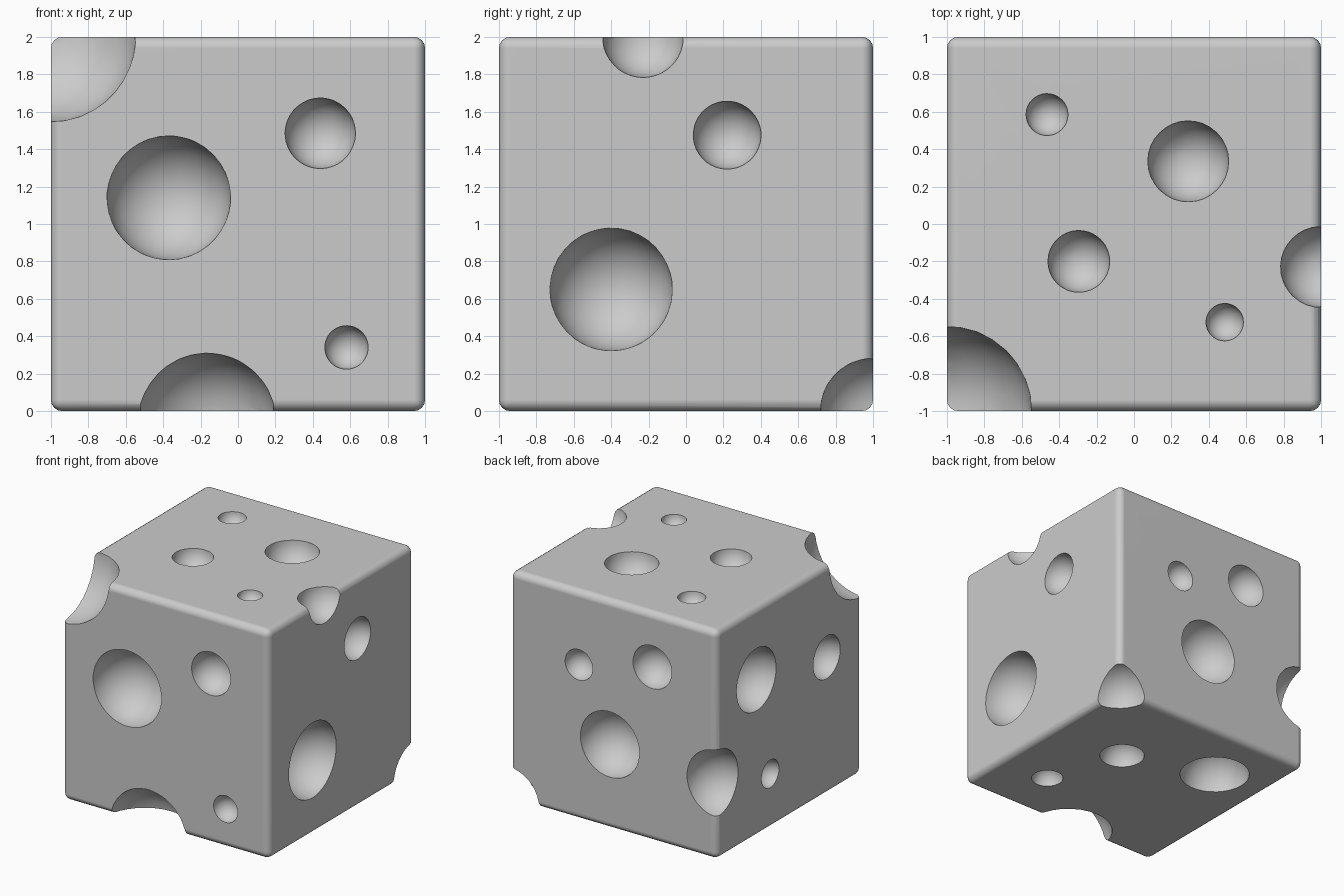
import bpy, bmesh
from math import radians
from mathutils import Matrix, Euler

if "Cube" in bpy.data.objects:
    bpy.data.objects.remove(bpy.data.objects["Cube"])

# rounded block
bpy.ops.mesh.primitive_cube_add(size=2, location=(0, 0, 1))
block = bpy.context.object
block.name = "cheese_block"
bev = block.modifiers.new("soft_edges", 'BEVEL')
bev.width = 0.06
bev.segments = 4

# hole centres (x, y, z) and radii, grouped by face
front = [(-0.37, -1, 1.14, 0.33), (0.44, -1, 1.485, 0.188), (0.58, -1, 0.34, 0.116)]
right = [(1, -0.4, 0.65, 0.327), (1, 0.22, 1.475, 0.181)]
top = [(-0.465, 0.585, 2, 0.112), (0.29, 0.335, 2, 0.216),
       (-0.295, -0.2, 2, 0.165), (0.485, -0.525, 2, 0.1)]
back = [(0.335, 1, 1.355, 0.133), (-0.375, 1, 1.525, 0.187), (0.035, 1, 0.74, 0.285)]
left = [(-1, 0.457, 1.375, 0.272), (-1, -0.514, 1.2, 0.186), (-1, 0.265, 0.48, 0.12)]
bottom = [(0.53, -0.49, 0, 0.131), (0.294, 0.196, 0, 0.185), (-0.496, 0.452, 0, 0.288)]
# bites out of edges and corners
bites = [(-1, -1, 2, 0.452), (1, 1, 0, 0.281), (1, -0.23, 2, 0.216),
         (-1, 1, 0.67, 0.29), (-0.165, -1.05, -0.06, 0.372)]

# all spheres in one cutter, tilted so no ring lies in a block face
bm = bmesh.new()
tilt = Euler((0.31, 0.17, 0.23)).to_matrix().to_4x4()
for x, y, z, r in front + right + top + back + left + bottom + bites:
    bmesh.ops.create_uvsphere(bm, u_segments=32, v_segments=20, radius=r * 1.003,
                              matrix=Matrix.Translation((x, y, z)) @ tilt)
mesh = bpy.data.meshes.new("hole_cutter")
bm.to_mesh(mesh)
bm.free()
cutter = bpy.data.objects.new("hole_cutter", mesh)
bpy.context.collection.objects.link(cutter)

# carve the holes
cut = block.modifiers.new("holes", 'BOOLEAN')
cut.operation = 'DIFFERENCE'
cut.solver = 'EXACT'
cut.object = cutter
bpy.context.view_layer.objects.active = block
for m in list(block.modifiers):
    bpy.ops.object.modifier_apply(modifier=m.name)
bpy.data.objects.remove(cutter)

# smooth shading with crisp hole rims
bpy.ops.object.select_all(action='DESELECT')
block.select_set(True)
bpy.ops.object.shade_smooth_by_angle(angle=radians(35))
wn = block.modifiers.new("flat_sides", 'WEIGHTED_NORMAL')
wn.keep_sharp = True
